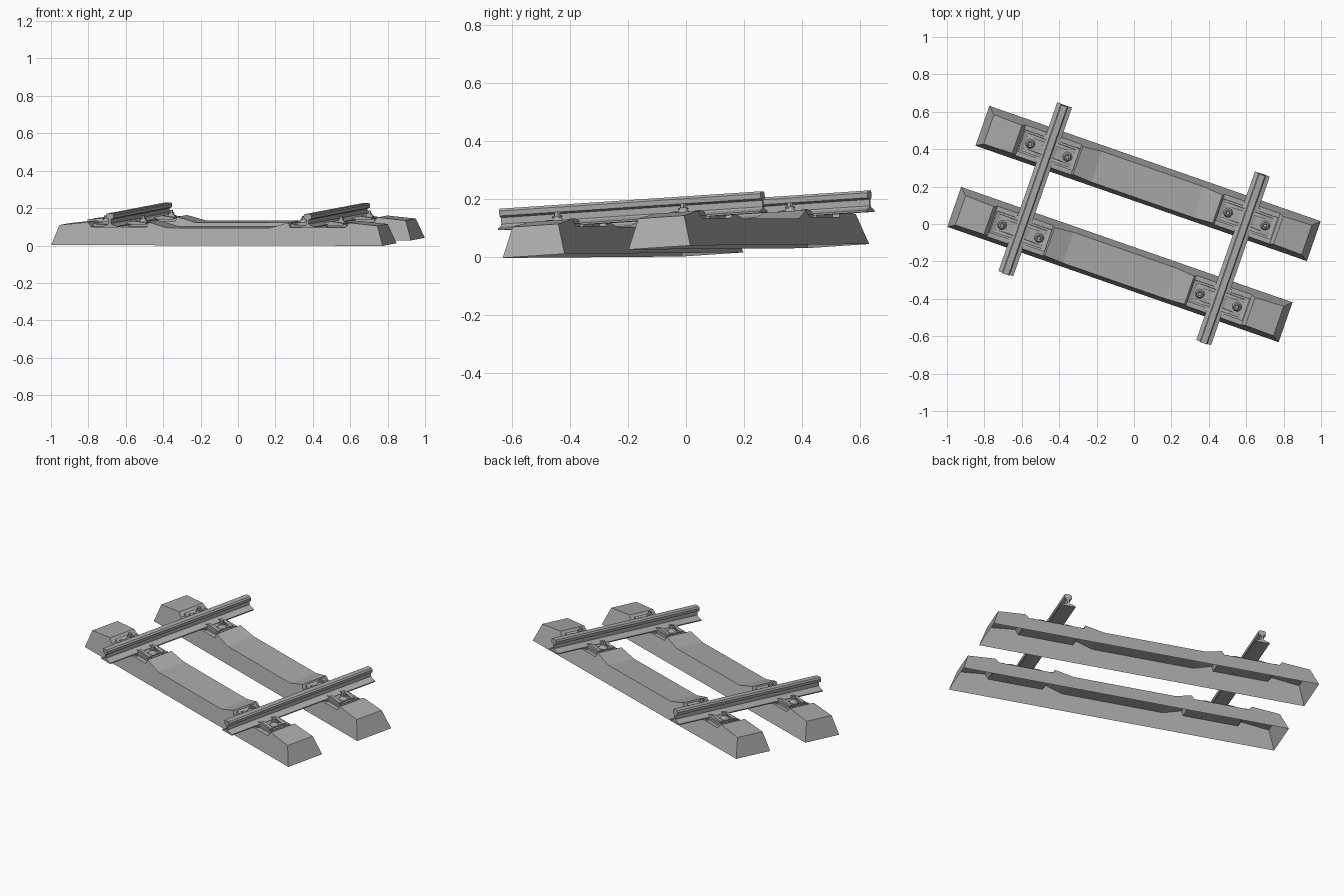
import bpy, bmesh, math
from mathutils import Matrix, Vector

cube = bpy.data.objects.get("Cube")
if cube:
    bpy.data.objects.remove(cube, do_unlink=True)

grey = bpy.data.materials.new("plain_grey")
grey.use_nodes = True
grey.diffuse_color = (0.4, 0.4, 0.4, 1)
grey.node_tree.nodes["Principled BSDF"].inputs["Base Color"].default_value = (0.4, 0.4, 0.4, 1)

# The whole track is turned and climbs gently towards the back
PLACE = (Matrix.Translation((0, 0, 0.022)) @ Matrix.Rotation(math.radians(-19.2), 4, 'Z')
         @ Matrix.Rotation(math.radians(3.6), 4, 'X') @ Matrix.Rotation(math.radians(0.15), 4, 'Y'))
SLEEPER_V = 0.23
RAIL_U = 0.56
SEAT = 0.096


def finish(bm, name):
    bmesh.ops.recalc_face_normals(bm, faces=bm.faces)
    bm.transform(PLACE)
    mesh = bpy.data.meshes.new(name)
    bm.to_mesh(mesh)
    bm.free()
    mesh.materials.append(grey)
    obj = bpy.data.objects.new(name, mesh)
    bpy.context.collection.objects.link(obj)
    return obj


def extrude_profile(bm, points, start, end):
    """Close an (x, z) outline and sweep it along y."""
    a = [bm.verts.new((x, start, z)) for x, z in points]
    b = [bm.verts.new((x, end, z)) for x, z in points]
    n = len(points)
    for i in range(n):
        j = (i + 1) % n
        bm.faces.new((a[i], a[j], b[j], b[i]))
    bm.faces.new(a)
    bm.faces.new(b[::-1])


def box(bm, x0, x1, y0, y1, z0, z1):
    extrude_profile(bm, [(x0, z0), (x1, z0), (x1, z1), (x0, z1)], y0, y1)


def cone(bm, x, y, z0, z1, r0, r1, sides):
    bmesh.ops.create_cone(bm, cap_ends=True, segments=sides, radius1=r0, radius2=r1,
                          depth=z1 - z0, matrix=Matrix.Translation((x, y, (z0 + z1) / 2)))


# Sleeper: hollow tapered shell, open below, with notched rail seats
half_top = [(0.9, 0.105), (0.74, 0.121), (0.72, SEAT), (0.405, SEAT), (0.395, 0.121), (0.29, 0.092)]
top_line = [(-u, z) for u, z in half_top] + half_top[::-1]


def sleeper(name, v):
    bm = bmesh.new()
    rows = []
    for u, z in top_line:
        foot_u = math.copysign(0.938, u) if abs(u) > 0.89 else u
        half = 0.113 - 0.28 * z
        rows.append([bm.verts.new(p) for p in ((foot_u, v - 0.113, 0), (u, v - half, z),
                                               (u, v + half, z), (foot_u, v + 0.113, 0))])
    for a, b in zip(rows, rows[1:]):
        for k in range(3):
            bm.faces.new((a[k], a[k + 1], b[k + 1], b[k]))
    bm.faces.new(rows[0])
    bm.faces.new(rows[-1][::-1])
    finish(bm, name)


# Rail: flat foot, thin web and rounded head
half_rail = [(0.042, 0.103), (0.042, 0.109), (0.012, 0.118), (0.006, 0.124), (0.006, 0.146),
             (0.021, 0.152), (0.022, 0.169), (0.016, 0.177)]


def rail(name, u):
    bm = bmesh.new()
    outline = [(u + x, z) for x, z in half_rail] + [(u - x, z) for x, z in half_rail[::-1]]
    extrude_profile(bm, outline, -0.47, 0.486)
    finish(bm, name)


# Fastening: pad, guide plates, spring clips and screws either side of the rail
def fastening(name, u, v):
    bm = bmesh.new()
    box(bm, u - 0.05, u + 0.05, v - 0.075, v + 0.075, SEAT - 0.002, 0.103)
    for s in (-1, 1):
        c = u + s * 0.105
        extrude_profile(bm, [(u + s * 0.044, SEAT - 0.002), (u + s * 0.156, SEAT - 0.002),
                             (u + s * 0.156, 0.116), (u + s * 0.135, 0.108),
                             (u + s * 0.044, 0.108)], v - 0.062, v + 0.062)
        for side in (-1, 1):
            y = v + side * 0.042
            extrude_profile(bm, [(c - s * 0.077, 0.109), (c + s * 0.03, 0.106), (c + s * 0.03, 0.116),
                                 (c - s * 0.035, 0.126), (c - s * 0.077, 0.119)], y - 0.009, y + 0.009)
        box(bm, c - 0.024, c + 0.024, v - 0.036, v + 0.036, 0.107, 0.114)
        cone(bm, c, v, 0.113, 0.133, 0.026, 0.013, 12)
        cone(bm, c, v, 0.132, 0.137, 0.018, 0.018, 12)
        cone(bm, c, v, 0.136, 0.152, 0.012, 0.010, 6)
    finish(bm, name)


for row, v in (("front", -SLEEPER_V), ("back", SLEEPER_V)):
    sleeper(row + "_sleeper", v)
    for side, u in (("right", -RAIL_U), ("left", RAIL_U)):
        fastening(row + "_" + side + "_fastening", u, v)
for side, u in (("right", -RAIL_U), ("left", RAIL_U)):
    rail(side + "_rail", u)
